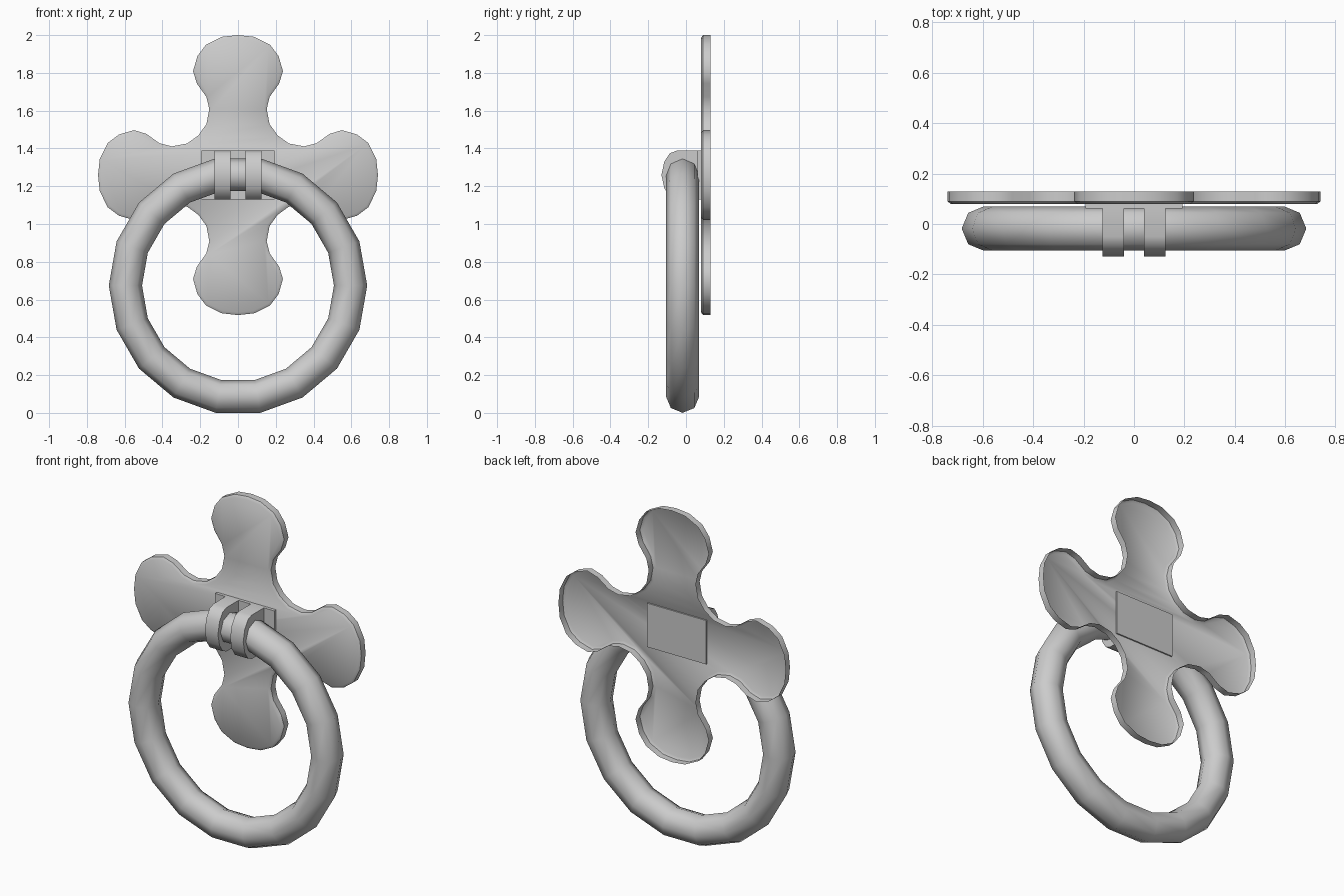
import bpy, bmesh, math

if "Cube" in bpy.data.objects:
    bpy.data.objects.remove(bpy.data.objects["Cube"])

CZ = 1.259  # height of the plate centre


def finish(name, bm, smooth=None):
    bmesh.ops.recalc_face_normals(bm, faces=bm.faces)
    me = bpy.data.meshes.new(name)
    bm.to_mesh(me)
    bm.free()
    ob = bpy.data.objects.new(name, me)
    bpy.context.collection.objects.link(ob)
    if smooth:
        bpy.ops.object.select_all(action='DESELECT')
        ob.select_set(True)
        bpy.context.view_layer.objects.active = ob
        bpy.ops.object.shade_smooth_by_angle(angle=math.radians(smooth))
    return ob


def loft(bm, rings, cap_end=True):
    """Join closed loops of equal length and cap the start (and end)."""
    vs = [[bm.verts.new(p) for p in r] for r in rings]
    n = len(vs[0])
    for a, b in zip(vs, vs[1:]):
        for i in range(n):
            bm.faces.new((a[i], a[(i + 1) % n], b[(i + 1) % n], b[i]))
    bm.faces.new(vs[0][::-1])
    if cap_end:
        bm.faces.new(vs[-1])


def inset(pts, d):
    out = []
    n = len(pts)
    for i, p in enumerate(pts):
        a, b = pts[i - 1], pts[(i + 1) % n]
        tx, ty = b[0] - a[0], b[1] - a[1]
        l = math.hypot(tx, ty)
        out.append((p[0] - ty / l * d, p[1] + tx / l * d))
    return out


# Four-lobed back plate, hollow and open at the rear:
# half a lobe, mirrored and turned four times
half = [(0.085, 0.732), (0.17, 0.69), (0.215, 0.63), (0.238, 0.55),
        (0.218, 0.485), (0.168, 0.415), (0.152, 0.35), (0.167, 0.27), (0.21, 0.21)]
lobe = half[::-1] + [(0, 0.741)] + [(-x, z) for x, z in half[:-1]]
outline = []
for k in range(4):
    c, s = round(math.cos(k * math.pi / 2)), round(math.sin(k * math.pi / 2))
    outline += [(c * x - s * z, s * x + c * z) for x, z in lobe]
bm = bmesh.new()
loft(bm, [[(x, y, z + CZ) for x, z in inset(outline, d)]
          for y, d in ((0.08, 0.014), (0.09, 0), (0.13, 0))], cap_end=False)
finish("back_plate", bm, 40)

# Hinge base, just showing through the front sheet of the plate
bm = bmesh.new()
X, Z0, Z1 = 0.193, 1.13, 1.388
loft(bm, [[(-X, y, Z0), (X, y, Z0), (X, y, Z1), (-X, y, Z1)] for y in (0.062, 0.088)])
finish("hinge_base", bm)

# Two solid straps wrapped around the ring
profile = [(0.065, 1.388), (-0.05, 1.388), (-0.085, 1.375), (-0.115, 1.33), (-0.13, 1.26),
           (-0.115, 1.19), (-0.085, 1.145), (-0.05, 1.13), (0.065, 1.13)]
for side, x0 in (("left", -0.125), ("right", 0.04)):
    bm = bmesh.new()
    loft(bm, [[(x, y, z) for y, z in profile] for x in (x0, x0 + 0.085)])
    finish("hinge_strap_" + side, bm, 40)

# Hanging ring
bm = bmesh.new()
N, M, R, r = 18, 8, 0.596, 0.088
grid = []
for i in range(N):
    a = 2 * math.pi * i / N
    row = []
    for j in range(M):
        b = 2 * math.pi * j / M
        d = R + r * math.cos(b)
        row.append(bm.verts.new((d * math.cos(a), -0.018 + r * math.sin(b),
                                 0.674 + d * math.sin(a))))
    grid.append(row)
for i in range(N):
    for j in range(M):
        i2, j2 = (i + 1) % N, (j + 1) % M
        bm.faces.new((grid[i][j], grid[i2][j], grid[i2][j2], grid[i][j2]))
finish("ring", bm, 60)
